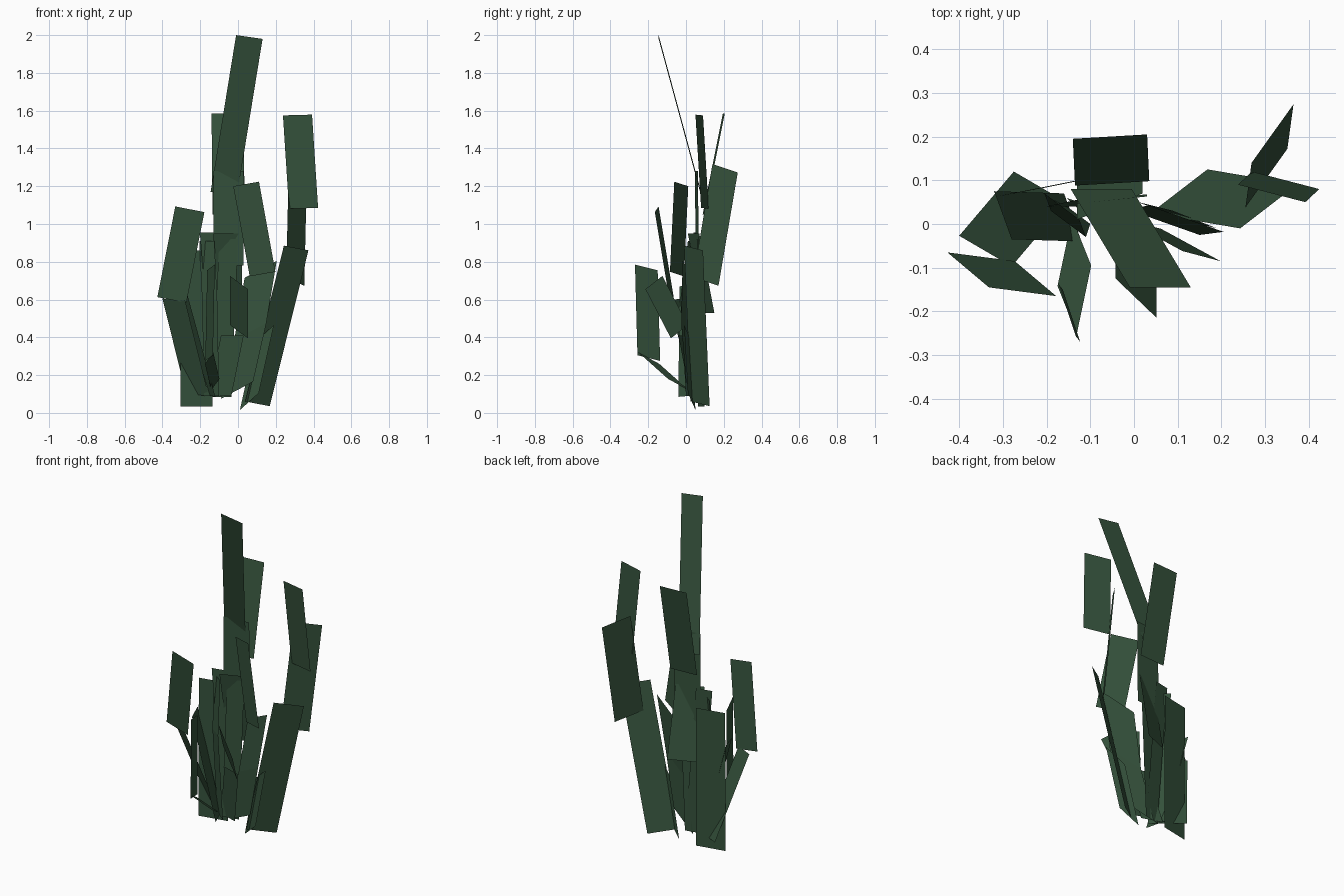
import bpy
from mathutils import Vector

# One dark leaf green for every blade
leaf = bpy.data.materials.new("dark_leaf_green")
leaf.diffuse_color = (0.036, 0.085, 0.045, 1)


def blade(name, half, *path):
    """Flat leaf strip: centre line path (tip first), half = half-width vector."""
    h = Vector(half)
    verts = []
    for p in path:
        verts += [Vector(p) - h, Vector(p) + h]
    faces = [(2 * i, 2 * i + 1, 2 * i + 3, 2 * i + 2) for i in range(len(path) - 1)]
    me = bpy.data.meshes.new(name)
    me.from_pydata(verts, [], faces)
    me.materials.append(leaf)
    ob = bpy.data.objects.new(name, me)
    bpy.context.collection.objects.link(ob)
    return ob


# Tall centre leaves
blade("tallest_leaf", (0.07, 0.0, -0.01), (0.06, -0.145, 1.99), (-0.075, 0.08, 1.16))
blade("rear_tall_leaf", (0.085, 0.005, 0), (-0.055, 0.2, 1.585), (-0.05, 0.093, 1.05))
blade("centre_leaf", (0.08, 0.008, 0), (-0.05, 0.055, 1.28), (-0.05, 0.06, 0.78))
blade("centre_low_leaf", (0.075, 0.03, 0), (-0.055, 0.04, 0.95), (-0.055, 0.12, 0.53))
blade("centre_base_leaf", (0.05, 0.01, 0), (-0.05, 0.05, 0.92), (-0.085, 0.05, 0.085))

# Right hand leaves
blade("right_upper_leaf", (0.077, -0.02, 0.002), (0.315, 0.07, 1.577), (0.347, 0.1, 1.083))
blade("right_rear_leaf", (0.048, 0.067, -0.022), (0.317, 0.207, 1.295), (0.303, 0.105, 0.695))
blade("right_low_leaf", (0.065, 0.05, -0.0125), (0.308, 0.04, 0.873), (0.103, 0.075, 0.048))
blade("right_inner_leaf", (0.068, -0.037, 0.012), (0.043, -0.025, 1.212), (0.13, -0.048, 0.735))
blade("right_slanted_leaf", (0.085, -0.03, 0.045), (0.12, 0.012, 0.76), (0.065, 0.005, 0.43), (-0.005, 0.03, 0.12))
blade("right_bent_leaf", (0.05, -0.02, 0.045), (0.14, 0.01, 0.42), (0.06, 0.03, 0.06))

# Front leaves, bent backward at the base
blade("front_leaf", (0.047, -0.045, -0.035), (0.005, -0.17, 0.69), (0.005, -0.035, 0.43))
blade("front_leaf_base", (0.06, -0.02, 0.0), (-0.03, -0.02, 0.41), (-0.095, 0.04, 0.09))
blade("front_left_leaf", (-0.02, 0.06, -0.015), (-0.143, -0.21, 0.77), (-0.153, -0.197, 0.29))
blade("front_left_leaf_base", (-0.022, 0.055, -0.03), (-0.153, -0.197, 0.29), (-0.12, -0.04, 0.15))

# Left hand leaves
blade("left_upper_leaf", (0.077, -0.01, -0.015), (-0.255, -0.155, 1.078), (-0.35, -0.075, 0.598))
blade("left_outer_leaf", (0.06, -0.035, -0.005), (-0.34, -0.062, 0.6), (-0.215, 0.085, 0.095))
blade("left_inner_leaf", (0.02, -0.055, -0.005), (-0.3, 0.02, 0.675), (-0.14, 0.015, 0.09))
blade("left_rear_leaf", (0.085, 0.017, 0.0), (-0.22, 0.082, 0.86), (-0.22, 0.08, 0.035))
blade("left_centre_leaf", (0.047, 0.01, 0), (-0.155, 0.05, 0.955), (-0.085, 0.05, 0.085))
blade("left_narrow_leaf", (0.04, -0.03, 0), (-0.165, 0.04, 0.91), (-0.15, 0.0, 0.6), (-0.14, 0.03, 0.09))
